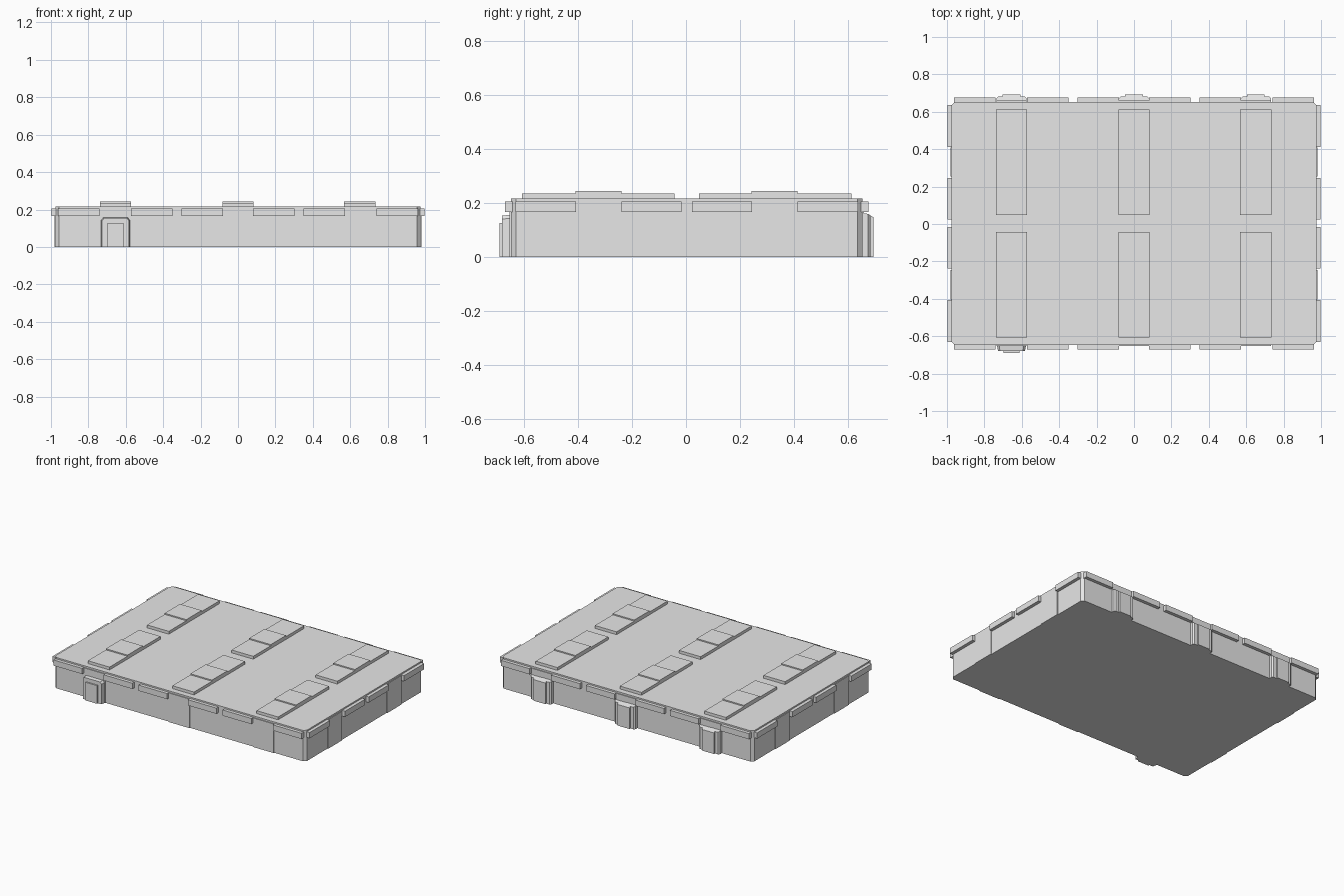
import bpy, bmesh

cube = bpy.data.objects.get("Cube")
if cube:
    bpy.data.objects.remove(cube, do_unlink=True)

# Single plain grey for the whole building
grey = bpy.data.materials.new("light_grey")
grey.use_nodes = True
colour = (0.8, 0.8, 0.8, 1)
grey.diffuse_color = colour
grey.node_tree.nodes["Principled BSDF"].inputs["Base Color"].default_value = colour

FRONT, BACK, SIDE = -0.647, 0.653, 0.975
COLUMNS = (-0.655, 0, 0.652)


def finish(name, bm):
    bmesh.ops.recalc_face_normals(bm, faces=bm.faces)
    mesh = bpy.data.meshes.new(name)
    bm.to_mesh(mesh)
    bm.free()
    mesh.materials.append(grey)
    obj = bpy.data.objects.new(name, mesh)
    bpy.context.collection.objects.link(obj)
    return obj


def box(name, x, y, z):
    """Box given by its (low, high) range on each axis."""
    bm = bmesh.new()
    bmesh.ops.create_cube(bm, size=1)
    for v in bm.verts:
        v.co = [r[0] if c < 0 else r[1] for c, r in zip(v.co, (x, y, z))]
    return finish(name, bm)


def prism(name, points, place, low, high):
    """Extrude a 2D outline from low to high; place maps (u, v, depth) to 3D."""
    bm = bmesh.new()
    rings = [[bm.verts.new(place(u, v, d)) for u, v in points] for d in (low, high)]
    bm.faces.new(rings[0])
    bm.faces.new(rings[1])
    n = len(points)
    for i in range(n):
        j = (i + 1) % n
        bm.faces.new((rings[0][i], rings[0][j], rings[1][j], rings[1][i]))
    return finish(name, bm)


# Main hull with cut corners
c = 0.018
hull = [(-SIDE + c, FRONT), (SIDE - c, FRONT), (SIDE, FRONT + c), (SIDE, BACK - c),
        (SIDE - c, BACK), (-SIDE + c, BACK), (-SIDE, BACK - c), (-SIDE, FRONT + c)]
prism("hull", hull, lambda u, v, d: (u, v, d), 0, 0.216)

# Raised trim blocks around the upper edge
TRIM = (0.166, 0.206)
for low in (0.08, 0.35, 0.74):
    for x in ((low, low + 0.222), (-low - 0.222, -low)):
        box("front_trim", x, (FRONT - 0.023, FRONT + 0.01), TRIM)
        box("back_trim", x, (BACK - 0.01, BACK + 0.023), TRIM)
for low, high in ((0.02, 0.242), (0.41, 0.634)):
    for y in ((low, high), (-high, -low)):
        y = (y[0] + 0.003, y[1] + 0.003)
        box("left_trim", (SIDE - 0.01, 0.998), y, TRIM)
        box("right_trim", (-0.998, 0.01 - SIDE), y, TRIM)

# Shallow wall pilasters
for x in COLUMNS:
    span = (x - 0.08, x + 0.08)
    box("front_pilaster", span, (FRONT - 0.006, FRONT + 0.01), (0, 0.204))
    box("back_pilaster", span, (BACK - 0.01, BACK + 0.006), (0, 0.204))
for y in (-0.325, 0.331):
    span = (y - 0.078, y + 0.078)
    box("left_pilaster", (SIDE - 0.01, SIDE + 0.005), span, (0, 0.204))
    box("right_pilaster", (-SIDE - 0.005, 0.01 - SIDE), span, (0, 0.204))

# Stepped roof units, two per column
for x in COLUMNS:
    span = (x - 0.084, x + 0.084)
    for base, middle in (((-0.607, -0.042), (-0.408, -0.238)),
                         ((0.049, 0.613), (0.243, 0.413))):
        box("roof_unit", span, base, (0.21, 0.236))
        box("roof_unit_cap", span, middle, (0.23, 0.244))

# Back buttresses: tapered plan with a sloped top edge
plan = [(-0.08, -0.01), (-0.08, 0.02), (-0.07, 0.029), (-0.047, 0.029), (-0.047, 0.04),
        (0.047, 0.04), (0.047, 0.029), (0.07, 0.029), (0.08, 0.02), (0.08, -0.01)]
for x in COLUMNS:
    buttress = prism("back_buttress", plan,
                     lambda u, v, d: (x + u, BACK + v, d), 0, 0.163)
    for v in buttress.data.vertices:
        if v.co.z > 0.1 and v.co.y > BACK + 0.01:
            v.co.z -= 0.6 * (v.co.y - BACK - 0.015)

# Front doorway: frame with clipped top corners, then the door leaf
X = COLUMNS[0]
frame = [(-0.08, 0), (0.08, 0), (0.08, 0.145), (0.068, 0.158), (-0.068, 0.158), (-0.08, 0.145)]
doorway = prism("door_frame", frame, lambda u, v, d: (X + u, FRONT - d, v), -0.01, 0.033)
for v in doorway.data.vertices:
    if v.co.y < FRONT - 0.02:
        v.co.x = X + (v.co.x - X) * 0.9
        v.co.z *= 0.97
box("door", (X - 0.044, X + 0.044), (FRONT - 0.043, FRONT), (0, 0.127))
